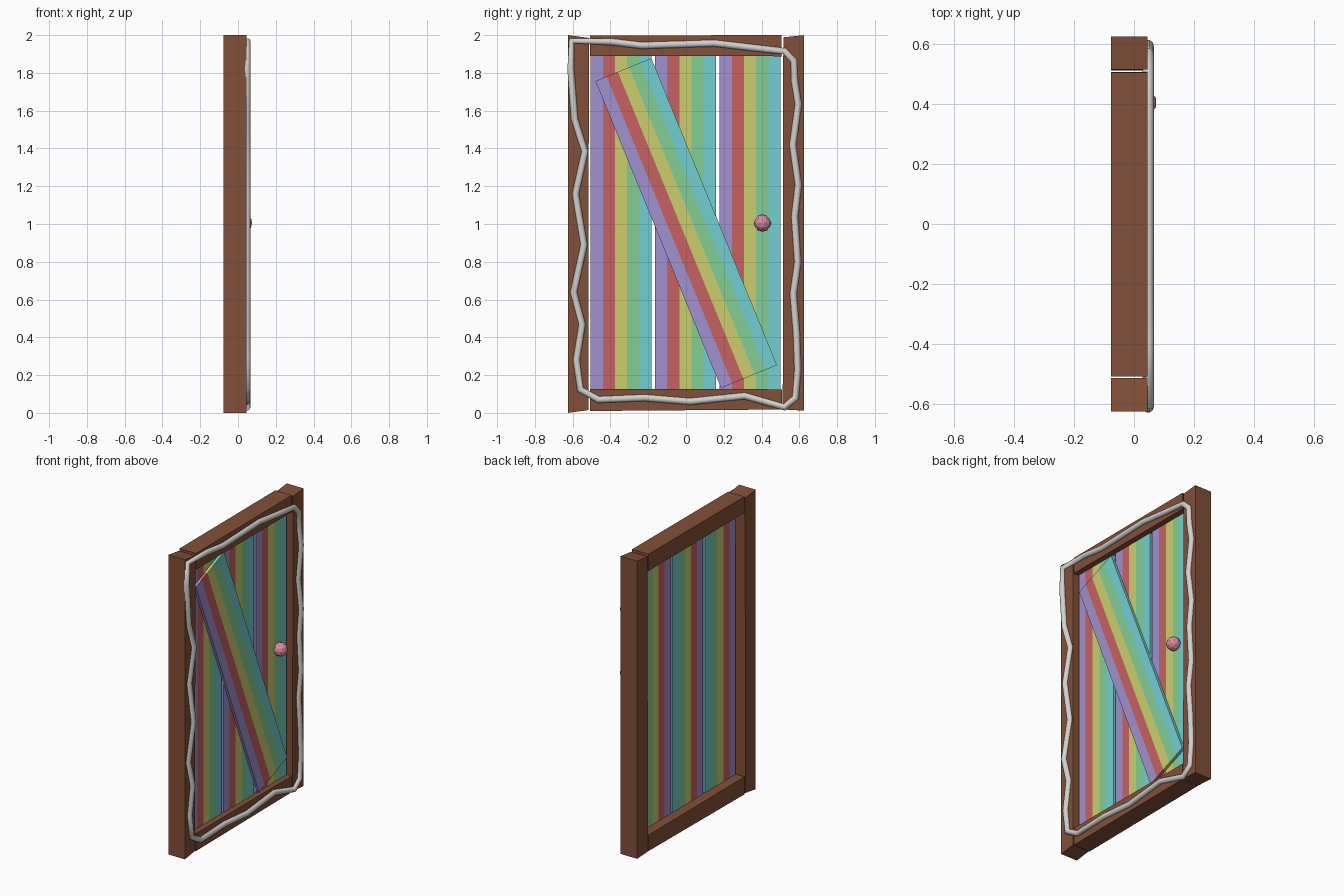
import bpy, bmesh, math
from mathutils import Vector

if "Cube" in bpy.data.objects:
    bpy.data.objects.remove(bpy.data.objects["Cube"])


def mat(name, srgb):
    m = bpy.data.materials.new(name)
    m.diffuse_color = [((c + 0.055) / 1.055) ** 2.4 for c in srgb] + [1]
    m.use_nodes = True
    m.node_tree.nodes["Principled BSDF"].inputs["Base Color"].default_value = m.diffuse_color
    return m


BROWN = mat("brown wood", (0.51, 0.31, 0.22))
WHITE = mat("rope white", (0.82, 0.82, 0.81))
PINK = mat("knob pink", (0.85, 0.55, 0.62))
STRIPES = [mat("purple", (0.63, 0.57, 0.81)), mat("red", (0.78, 0.38, 0.38)),
           mat("yellow", (0.80, 0.81, 0.43)), mat("green", (0.51, 0.81, 0.59)),
           mat("cyan", (0.45, 0.81, 0.82))]


def finish(name, bm, mats, loc=(0, 0, 0), rot_x=0):
    bmesh.ops.recalc_face_normals(bm, faces=bm.faces)
    me = bpy.data.meshes.new(name)
    bm.to_mesh(me)
    bm.free()
    for m in mats:
        me.materials.append(m)
    ob = bpy.data.objects.new(name, me)
    ob.location = loc
    ob.rotation_euler.x = rot_x
    bpy.context.collection.objects.link(ob)
    return ob


def beam(name, outline, x0=-0.077, x1=0.045):
    """Extrude a (y, z) outline along x."""
    bm = bmesh.new()
    f = bm.faces.new([bm.verts.new((x0, y, z)) for y, z in outline])
    ext = bmesh.ops.extrude_face_region(bm, geom=[f])
    verts = [v for v in ext["geom"] if isinstance(v, bmesh.types.BMVert)]
    bmesh.ops.translate(bm, verts=verts, vec=(x1 - x0, 0, 0))
    return finish(name, bm, [BROWN])


def striped_board(name, size, loc, rot_x=0):
    """Board cut into five equal colour bands across its width."""
    bm = bmesh.new()
    bmesh.ops.create_cube(bm, size=1)
    bmesh.ops.scale(bm, vec=size, verts=bm.verts)
    w = size[1]
    for i in range(1, 5):
        bmesh.ops.bisect_plane(bm, geom=bm.verts[:] + bm.edges[:] + bm.faces[:],
                               plane_co=(0, w * (i / 5 - 0.5), 0), plane_no=(0, 1, 0))
    for f in bm.faces:
        t = f.calc_center_median().y / w + 0.5
        f.material_index = max(0, min(4, int(t * 5)))
    return finish(name, bm, STRIPES, loc, rot_x)


# Frame of slightly uneven beams
beam("left_stile", [(-0.625, 0), (-0.517, 0.015), (-0.514, 1.985), (-0.625, 2.0)])
beam("right_stile", [(0.512, 0.018), (0.625, 0.012), (0.625, 2.0), (0.515, 1.988)])
beam("top_rail", [(-0.508, 1.89), (0.507, 1.888), (0.505, 2.0), (-0.508, 1.998)])
beam("bottom_rail", [(-0.508, 0.01), (0.507, 0.018), (0.507, 0.125), (-0.508, 0.127)])

# Three upright planks and the diagonal brace
for i, y in enumerate((-0.344, -0.003, 0.339)):
    striped_board(f"plank_{i + 1}", (0.020, 0.322, 1.775), (-0.002, y, 1.007))
striped_board("diagonal_brace", (0.018, 0.32, 1.756), (0.017, 0.001, 1.005),
              math.atan2(0.665, 1.625))

# Faceted knob
bm = bmesh.new()
bmesh.ops.create_icosphere(bm, subdivisions=2, radius=0.045)
finish("door_knob", bm, [PINK], (0.031, 0.405, 1.005))

# Wavy rope running round the frame
path = [(-.605, 1.97), (-.40, 1.965), (-.235, 1.945), (.15, 1.957), (.335, 1.935),
        (.52, 1.915), (.57, 1.865), (.575, 1.755), (.595, 1.635), (.565, 1.42),
        (.595, 1.21), (.575, 1.04), (.592, .80), (.568, .63), (.585, .42),
        (.592, .23), (.58, .08), (.52, .03), (.31, .09), (.02, .06),
        (-.22, .08), (-.465, .07), (-.56, .125), (-.58, .28), (-.55, .47),
        (-.595, .64), (-.54, .89), (-.585, 1.16), (-.535, 1.385),
        (-.59, 1.555), (-.61, 1.82)]
cu = bpy.data.curves.new("rope", 'CURVE')
cu.dimensions = '3D'
cu.bevel_depth = 0.019
cu.bevel_resolution = 3
sp = cu.splines.new('POLY')
sp.points.add(len(path) - 1)
for p, (y, z) in zip(sp.points, path):
    p.co = (0.047, y, z, 1)
sp.use_cyclic_u = True
cu.materials.append(WHITE)
rope = bpy.data.objects.new("rope", cu)
bpy.context.collection.objects.link(rope)
bpy.context.view_layer.objects.active = rope
rope.select_set(True)
bpy.ops.object.convert(target='MESH')
bpy.ops.object.shade_smooth()
